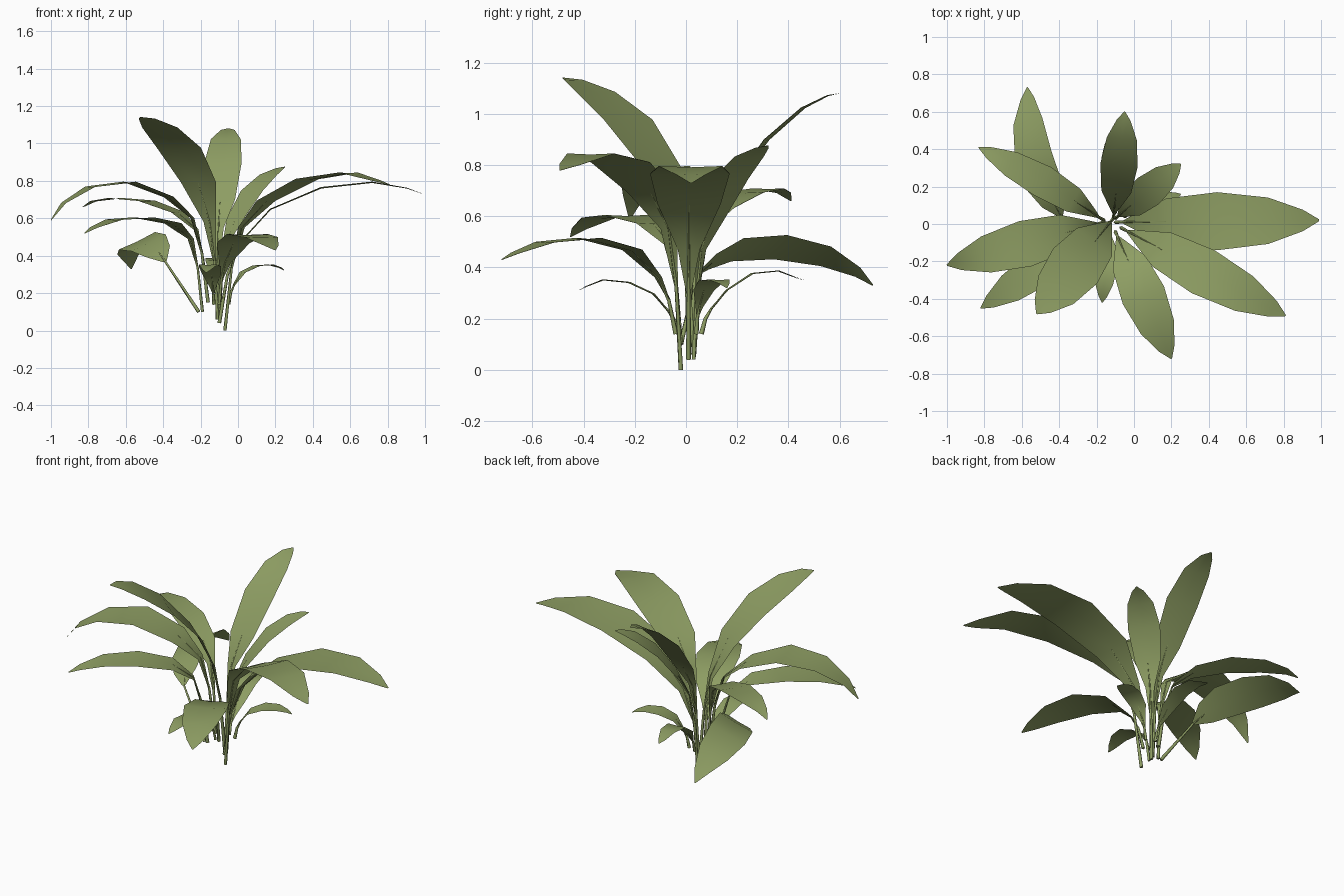
import bpy
import bmesh
from math import cos, sin, pi, radians
from mathutils import Vector

default_cube = bpy.data.objects.get("Cube")
if default_cube:
    bpy.data.objects.remove(default_cube, do_unlink=True)

# One green for blades and stalks
green = bpy.data.materials.new("leaf_green")
green.use_nodes = True
green.diffuse_color = (0.27, 0.34, 0.125, 1)
shader = green.node_tree.nodes["Principled BSDF"]
shader.inputs["Base Color"].default_value = green.diffuse_color
shader.inputs["Roughness"].default_value = 0.8

UP = Vector((0, 0, 1))
# Shared blade layout: distance from root to tip, and relative width there
STATIONS = (0.1, 0.25, 0.5, 0.75, 0.92, 1)
WIDTHS = (0.28, 0.8, 1, 0.8, 0.37, 0.03)


def add_stalk(name, points):
    """Thin four-sided stalk that narrows towards the blade."""
    curve = bpy.data.curves.new(name, "CURVE")
    curve.dimensions = "3D"
    curve.bevel_depth = 0.01
    curve.bevel_resolution = 0
    curve.use_fill_caps = True
    spline = curve.splines.new("POLY")
    spline.points.add(len(points) - 1)
    for i, (target, point) in enumerate(zip(spline.points, points)):
        target.co = (*point, 1)
        target.radius = 1 - 0.8 * i / (len(points) - 1)
    curve.materials.append(green)
    stalk = bpy.data.objects.new(name, curve)
    bpy.context.collection.objects.link(stalk)


def add_blade(name, spine, widths, heading, half_width, roll):
    """Creased blade: a midrib with one strip of faces on either side."""
    side = heading.cross(UP) * cos(roll) + UP * sin(roll)
    lift = side.cross(heading) * 0.04
    bm = bmesh.new()
    rows = []
    for centre, width in zip(spine, widths):
        reach = half_width * width
        rows.append([bm.verts.new(centre + (side * s + lift * abs(s)) * reach)
                     for s in (-1, 0, 1)])
    for near, far in zip(rows, rows[1:]):
        for i in range(2):
            bm.faces.new((near[i], near[i + 1], far[i + 1], far[i]))
    mesh = bpy.data.meshes.new(name)
    bm.to_mesh(mesh)
    bm.free()
    mesh.materials.append(green)
    blade = bpy.data.objects.new(name, mesh)
    bpy.context.collection.objects.link(blade)
    mesh.shade_smooth()
    # Separate upper and lower skins, so each side shades cleanly
    solid = blade.modifiers.new("two_skins", "SOLIDIFY")
    solid.thickness = 0.002
    solid.offset = 0
    solid.use_rim = False


def add_leaf(name, root, tip, heights, half_width, roll=0, bow=0, foot=None):
    """Arching leaf from its root to the tip, with heights at the stations."""
    root = Vector(root)
    run = Vector((tip[0] - root.x, tip[1] - root.y, 0))
    heading = run.normalized()
    sideways = heading.cross(UP) * bow
    spine = [Vector((root.x, root.y, z)) + run * t + sideways * sin(pi * t)
             for t, z in zip(STATIONS, heights)]
    widths = list(WIDTHS)
    if foot:
        # Broad-based blade carried on a long leaning stalk
        spine.insert(0, root)
        widths = [0.1, 0.65, 0.95] + widths[2:]
        stalk = [Vector(foot), root, spine[1]]
    else:
        # Stalk rises steeply before bending into the blade
        bend = root + run * 0.04
        bend.z = root.z + (heights[0] - root.z) * 0.6
        stalk = [root, bend, spine[0], spine[1]]
        spine.insert(0, bend)
        widths.insert(0, 0.06)
    add_stalk(name + "_stalk", stalk)
    add_blade(name + "_blade", spine, widths, heading,
              half_width, radians(roll))


# Large arching leaves
add_leaf("left_leaf", (-0.1, 0.01, 0.04), (0.99, 0.02),
         (0.47, 0.645, 0.76, 0.79, 0.76, 0.73), 0.155)
add_leaf("front_left_leaf", (-0.07, -0.02, 0), (0.81, -0.49),
         (0.55, 0.69, 0.805, 0.84, 0.8, 0.78), 0.13)
add_leaf("front_leaf", (-0.1, -0.04, 0.14), (0.2, -0.72),
         (0.36, 0.465, 0.51, 0.495, 0.455, 0.43), 0.12)
add_leaf("right_leaf", (-0.16, 0.01, 0.15), (-1, -0.22),
         (0.6, 0.71, 0.79, 0.765, 0.68, 0.59), 0.125)
add_leaf("front_right_leaf", (-0.19, -0.02, 0.1), (-0.82, -0.45),
         (0.49, 0.57, 0.6, 0.59, 0.55, 0.52), 0.1)
add_leaf("back_right_leaf", (-0.16, 0.02, 0.15), (-0.83, 0.41),
         (0.54, 0.63, 0.69, 0.705, 0.69, 0.66), 0.088, bow=0.015)

# Tall upright leaves
add_leaf("tall_front_leaf", (-0.11, 0.03, 0.06), (-0.52, -0.48),
         (0.58, 0.79, 0.97, 1.08, 1.13, 1.14), 0.15)
add_leaf("tall_back_leaf", (-0.11, 0.03, 0.06), (-0.05, 0.6),
         (0.55, 0.7, 0.895, 1.02, 1.07, 1.08), 0.1)
add_leaf("upright_back_left_leaf", (-0.1, 0.03, 0.04), (0.25, 0.32),
         (0.47, 0.6, 0.745, 0.83, 0.865, 0.875), 0.09)

# Drooping leaf, turned on its side
add_leaf("drooping_back_leaf", (-0.39, 0.04, 0.37), (-0.57, 0.73),
         (0.42, 0.465, 0.475, 0.44, 0.38, 0.33), 0.11, 25,
         bow=-0.06, foot=(-0.21, -0.02, 0.1))

# Small young leaves
add_leaf("small_front_leaf", (-0.13, -0.03, 0.14), (-0.17, -0.42),
         (0.23, 0.295, 0.34, 0.35, 0.325, 0.31), 0.06)
add_leaf("small_left_leaf", (-0.05, 0.04, 0.14), (0.25, 0.16),
         (0.245, 0.31, 0.345, 0.35, 0.335, 0.32), 0.055)
add_leaf("small_back_leaf", (-0.1, 0.06, 0.14), (-0.14, 0.46),
         (0.24, 0.31, 0.375, 0.385, 0.36, 0.35), 0.055)
